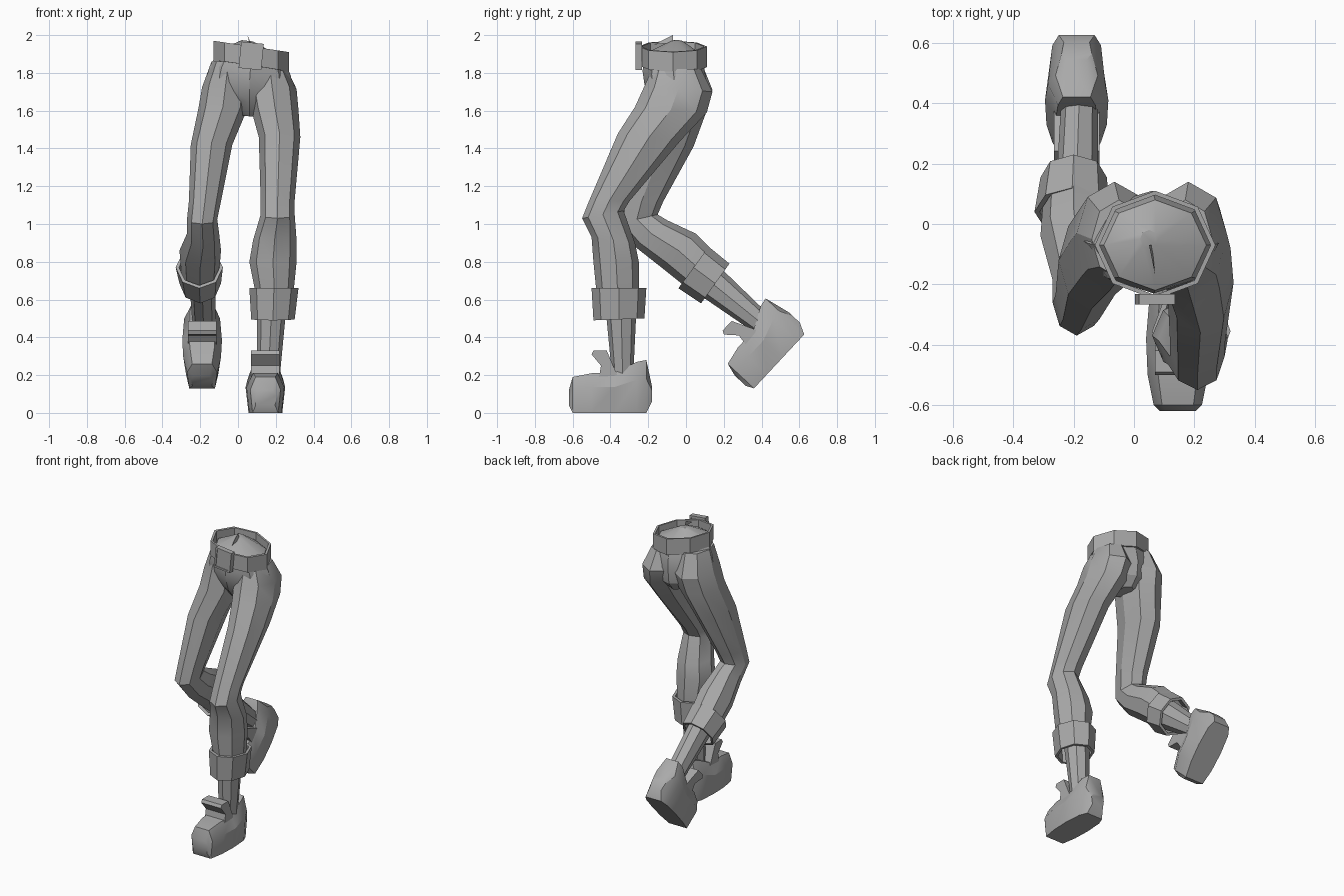
import bpy, bmesh, math
from mathutils import Matrix, Vector

if "Cube" in bpy.data.objects:
    bpy.data.objects.remove(bpy.data.objects["Cube"])

grey = bpy.data.materials.new("plain_grey")
grey.use_nodes = True
colour = (0.4, 0.4, 0.4, 1)
grey.diffuse_color = colour
grey.node_tree.nodes["Principled BSDF"].inputs["Base Color"].default_value = colour


def finish(name, bm, angle=30):
    """Turn a bmesh into a shaded object."""
    bmesh.ops.recalc_face_normals(bm, faces=bm.faces)
    mesh = bpy.data.meshes.new(name)
    bm.to_mesh(mesh)
    bm.free()
    mesh.materials.append(grey)
    obj = bpy.data.objects.new(name, mesh)
    bpy.context.collection.objects.link(obj)
    bpy.ops.object.select_all(action='DESELECT')
    obj.select_set(True)
    bpy.context.view_layer.objects.active = obj
    bpy.ops.object.shade_smooth_by_angle(angle=math.radians(angle))
    return obj


def bridge(bm, loops, closed=False):
    """Skin a list of point loops, capping the ends unless closed."""
    rows = [[bm.verts.new(p) for p in loop] for loop in loops]
    n = len(rows[0])
    pairs = list(zip(rows, rows[1:]))
    if closed:
        pairs.append((rows[-1], rows[0]))
    else:
        bm.faces.new(rows[0])
        bm.faces.new(rows[-1])
    for a, b in pairs:
        for i in range(n):
            j = (i + 1) % n
            bm.faces.new((a[i], a[j], b[j], b[i]))


def ring(x0, x1, yf, zf, yb, zb, slope=0, scale=1):
    """Octagon spanning x0..x1 between a front and a back point."""
    centre = Vector(((x0 + x1) / 2, (yf + yb) / 2, (zf + zb) / 2))
    side = Vector((x1 - x0, 0, slope * (x1 - x0))) * scale / 2
    depth = Vector((0, yb - yf, zb - zf)) * scale / 2
    return [centre + side * math.cos(a) + depth * math.sin(a)
            for a in (math.tau * i / 8 for i in range(8))]


def loft(name, rows, slope=0):
    bm = bmesh.new()
    bridge(bm, [ring(*r, slope=slope) for r in rows])
    return finish(name, bm)


def band(name, top, bottom, inner, slope=0):
    """Thick open band, used for the belt and the cuffs."""
    bm = bmesh.new()
    bridge(bm, [ring(*top, slope, inner), ring(*top, slope),
                ring(*bottom, slope), ring(*bottom, slope, inner)], True)
    return finish(name, bm)


# Trouser legs, from hip to calf
loft("left_trouser_leg", [
    (.08, .26, -.18, 1.82, .08, 1.82),
    (.05, .31, -.22, 1.73, .14, 1.7),
    (.07, .32, -.27, 1.62, .11, 1.59),
    (.11, .33, -.36, 1.48, -.03, 1.44),
    (.12, .3, -.51, 1.13, -.3, 1.12),
    (.12, .3, -.55, 1.03, -.33, 1.07),
    (.08, .31, -.5, .93, -.27, .9),
    (.06, .31, -.49, .8, -.25, .8),
    (.1, .29, -.47, .6, -.25, .6)])
loft("right_trouser_leg", [
    (-.14, .04, -.18, 1.86, .08, 1.86),
    (-.19, .06, -.2, 1.74, .14, 1.71),
    (-.21, .05, -.22, 1.62, .11, 1.6),
    (-.25, -.03, -.28, 1.43, .04, 1.41),
    (-.26, -.09, -.35, 1.12, -.12, 1.12),
    (-.27, -.11, -.37, 1, -.15, 1.05),
    (-.27, -.1, -.27, .88, -.1, 1.02),
    (-.31, -.09, -.13, .77, .05, .95),
    (-.3, -.1, .02, .65, .17, .83)])

# Pelvis with a domed top inside the belt
loft("pelvis", [
    (.02, .08, -.08, 1.97, -.02, 1.97),
    (-.1, .24, -.22, 1.9, .08, 1.9),
    (-.15, .28, -.23, 1.81, .1, 1.81),
    (-.17, .29, -.22, 1.74, .11, 1.73),
    (-.09, .21, -.19, 1.65, .1, 1.63),
    (.01, .11, -.12, 1.57, .05, 1.57)], slope=-.12)

# Belt, buckle and the loose belt tip
band("belt", (-.13, .27, -.25, 1.94, .11, 1.94),
     (-.13, .27, -.25, 1.84, .11, 1.83), .92, slope=-.15)


def box(bm, size, place):
    bmesh.ops.create_cube(bm, size=1, matrix=place @ Matrix.Diagonal((*size, 1)))


bm = bmesh.new()
tilt = Matrix.Translation((.07, -.25, 1.89)) @ Matrix.Rotation(.1, 4, 'Y')
box(bm, (.12, .025, .14), tilt)
for s in (-1, 1):
    box(bm, (.012, .035, .14), tilt @ Matrix.Translation((s * .054, 0, 0)))
    box(bm, (.12, .035, .012), tilt @ Matrix.Translation((0, 0, s * .064)))
finish("buckle", bm)

bm = bmesh.new()
bm.faces.new([bm.verts.new(p) for p in
              ((.07, -.17, 1.95), (.05, -.07, 2), (.06, -.07, 1.96))])
finish("belt_tip", bm)

# Rolled cuffs and ankles
band("left_cuff", (.06, .32, -.5, .66, -.21, .66),
     (.07, .3, -.49, .49, -.22, .5), .86)
band("right_cuff", (-.33, -.08, -.04, .66, .12, .88),
     (-.31, -.09, .08, .58, .23, .79), .86)
loft("left_ankle", [(.1, .26, -.43, .6, -.26, .6),
                    (.1, .22, -.39, .18, -.28, .18)])
loft("right_ankle", [(-.26, -.12, .02, .66, .16, .79),
                     (-.24, -.12, .4, .4, .46, .5)])


# Shoes, modelled flat with the toe at the origin
def shoe(name, place):
    bm = bmesh.new()
    loops = []
    for y, base, top, w in ((-.02, .04, .12, .06), (0, 0, .19, .08),
                            (.1, 0, .21, .1), (.22, 0, .21, .105),
                            (.34, 0, .27, .095), (.39, 0, .28, .07),
                            (.42, .06, .14, .05)):
        mid = base + (top - base) * .65
        half = [(w * .85, base), (w, mid), (w * .65, top)]
        loops.append([(x, y, z) for x, z in half] +
                     [(-x, y, z) for x, z in reversed(half)])
    bridge(bm, loops)
    # Tongue standing up in front of the ankle
    tongue = ((.14, .19), (.15, .25), (.1, .31), (.11, .33), (.18, .33), (.24, .19))
    bridge(bm, [[(x, y, z) for y, z in tongue] for x in (-.075, .075)])
    bm.transform(place)
    finish(name, bm)


shoe("left_shoe", Matrix.Translation((.145, -.6, 0)))
shoe("right_shoe", Matrix.Translation((-.19, .36, .13)) @
     Matrix.Rotation(math.radians(47), 4, 'X'))
